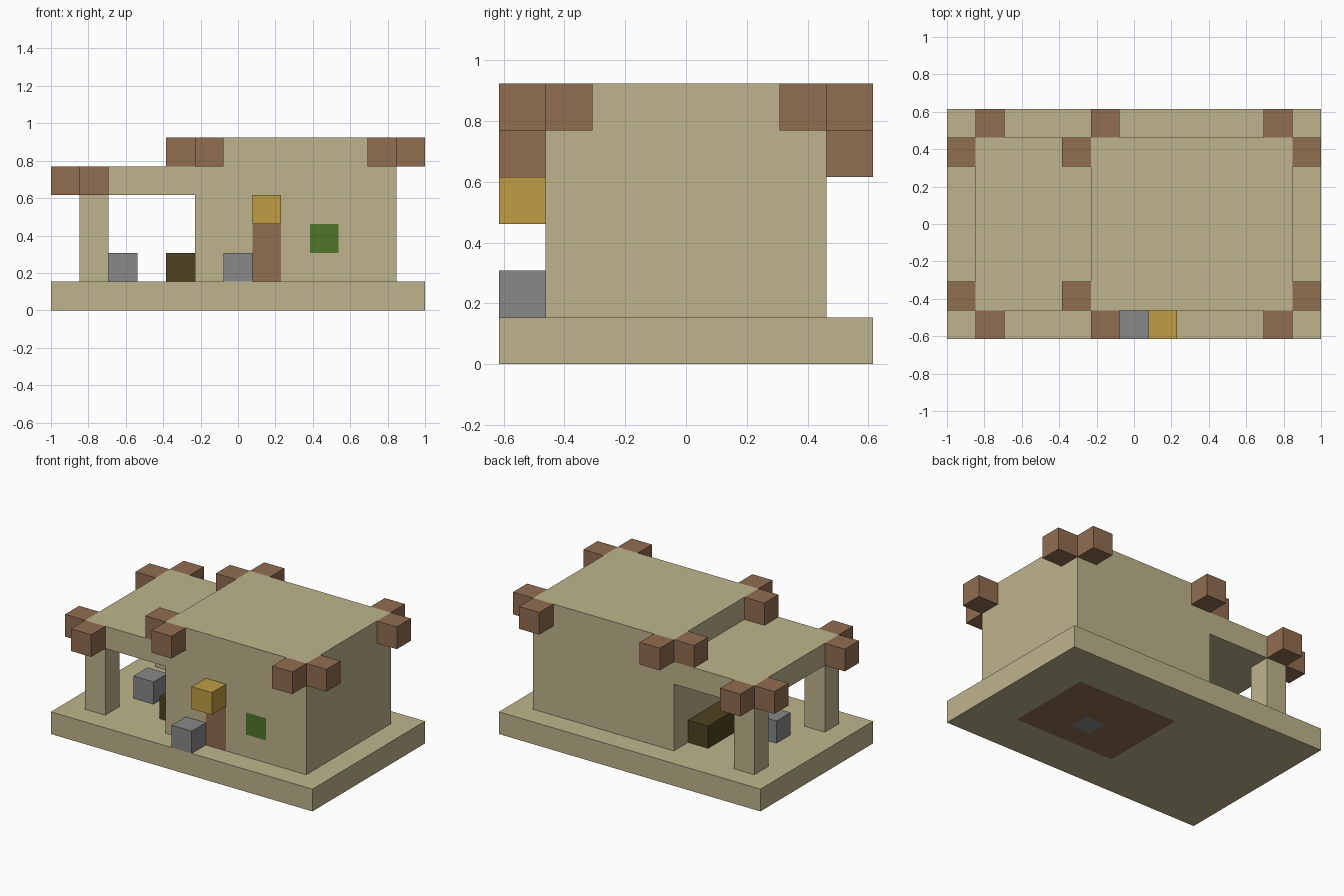
import bpy, bmesh
from mathutils import Vector

if "Cube" in bpy.data.objects:
    bpy.data.objects.remove(bpy.data.objects["Cube"])

U = 2 / 13                           # one building block
ORIGIN = Vector((-1, -4 * U, 0))     # front right corner of the plinth


def material(name, rgb):
    mat = bpy.data.materials.new(name)
    lin = [((c / 255 + 0.055) / 1.055) ** 2.4 for c in rgb] + [1]
    mat.diffuse_color = lin
    mat.use_nodes = True
    mat.node_tree.nodes["Principled BSDF"].inputs["Base Color"].default_value = lin
    return mat


SAND = material("sand", (190, 180, 140))
BROWN = material("brown_wood", (145, 109, 80))
GREY = material("grey_stone", (136, 136, 136))
GOLD = material("gold", (192, 157, 68))
DARK = material("dark_wood", (80, 66, 32))
GREEN = material("green", (80, 117, 43))


def box(name, lo, hi, mats, cuts=(), rule=None):
    """Box between two block corners; cuts are (axis, block) planes, rule picks face colours."""
    lo, hi = Vector(lo), Vector(hi)
    bm = bmesh.new()
    bmesh.ops.create_cube(bm, size=1)
    for v in bm.verts:
        v.co = (lo + hi) / 2 + v.co * (hi - lo)
    for axis, at in cuts:
        normal = Vector([float(i == axis) for i in range(3)])
        bmesh.ops.bisect_plane(bm, geom=bm.verts[:] + bm.edges[:] + bm.faces[:],
                               plane_co=normal * at, plane_no=normal)
    bm.normal_update()
    if rule:
        for f in bm.faces:
            f.material_index = rule(f.calc_center_median(), f.normal)
    for v in bm.verts:
        v.co = ORIGIN + v.co * U
    mesh = bpy.data.meshes.new(name)
    bm.to_mesh(mesh)
    bm.free()
    for m in mats:
        mesh.materials.append(m)
    obj = bpy.data.objects.new(name, mesh)
    bpy.context.collection.objects.link(obj)
    return obj


# Plinth, with the wooden floor and one stone showing on its underside
def floor_rule(c, n):
    if n.z > -0.5 or not (6 < c.x < 11 and 2 < c.y < 6):
        return 0
    return 2 if 8 < c.x < 9 and 3 < c.y < 4 else 1


box("plinth", (0, 0, 0), (13, 8, 1), [SAND, BROWN, GREY],
    [(0, x) for x in (6, 8, 9, 11)] + [(1, y) for y in (2, 3, 4, 6)], floor_rule)


# House, with a flush door and window on the front
def front_rule(c, n):
    if n.y > -0.5:
        return 0
    if 7 < c.x < 8 and c.z < 3:
        return 1
    return 2 if 9 < c.x < 10 and 2 < c.z < 3 else 0


box("house", (5, 1, 1), (12, 7, 6), [SAND, BROWN, GREEN],
    [(0, x) for x in (7, 8, 9, 10)] + [(2, z) for z in (2, 3)], front_rule)

# Porch roof
box("porch_roof", (1, 1, 4), (5, 7, 5), [SAND])

# Posts and roof corner blocks, front and back
CORNERS = [(0, 1, 4), (1, 0, 4), (4, 1, 5), (5, 0, 5), (11, 0, 5), (12, 1, 5)]
for side in ("front", "back"):
    def row(y):
        return y if side == "front" else 7 - y
    box(side + "_porch_post", (1, row(1), 1), (2, row(1) + 1, 4), [SAND])
    for i, (x, y, z) in enumerate(CORNERS, 1):
        box(f"{side}_corner_block_{i}", (x, row(y), z), (x + 1, row(y) + 1, z + 1), [BROWN])

# Lamp over the door, stone blocks and the bench under the porch
box("door_lamp", (7, 0, 3), (8, 1, 4), [GOLD])
box("door_stone", (6, 0, 1), (7, 1, 2), [GREY])
box("porch_stone", (2, 3, 1), (3, 4, 2), [GREY])
box("porch_bench", (4, 2, 1), (5, 6, 2), [DARK])
